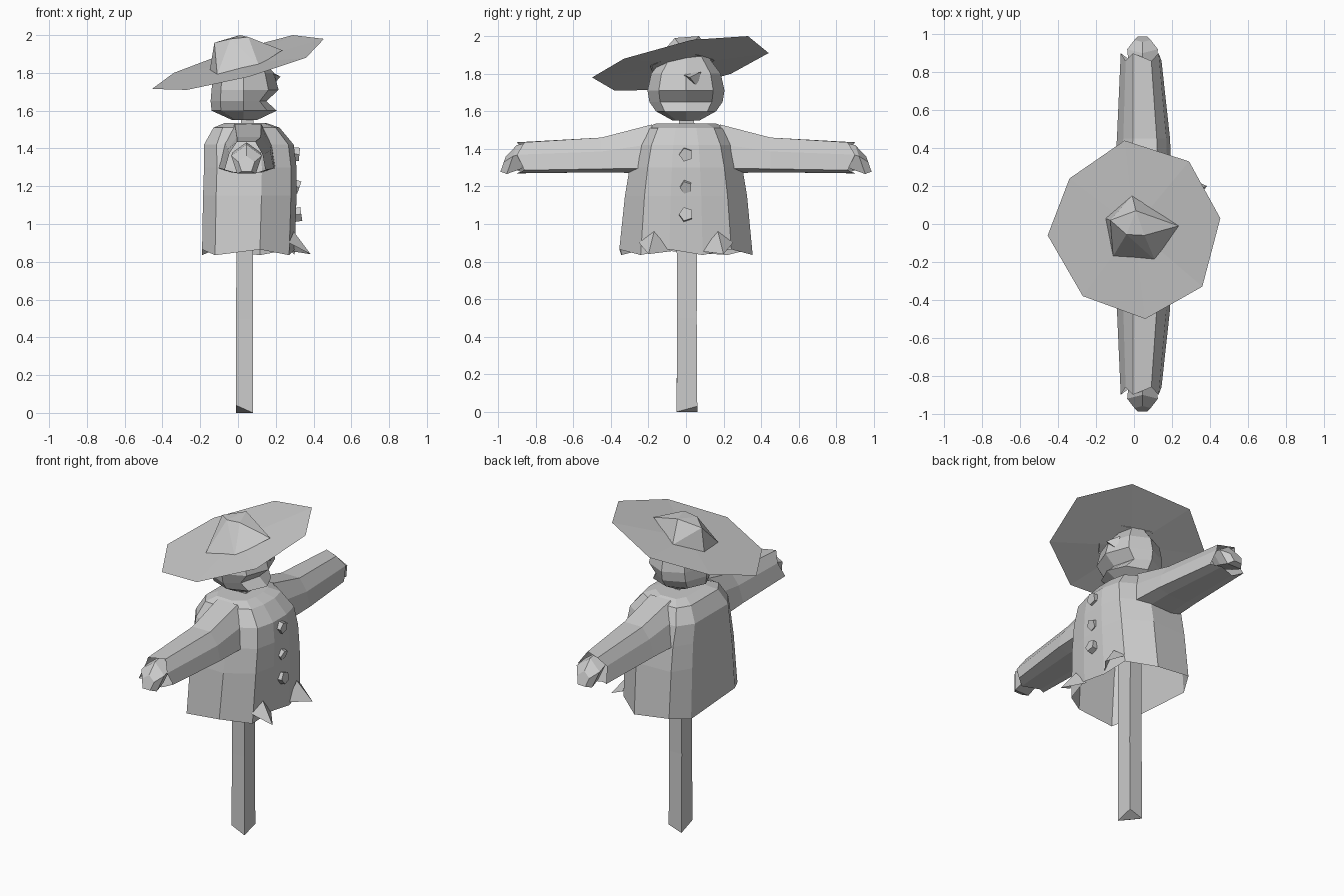
import bpy, bmesh, math
from mathutils import Vector

cube = bpy.data.objects.get("Cube")
if cube:
    bpy.data.objects.remove(cube, do_unlink=True)

GREY = (0.6, 0.6, 0.6, 1)
mat = bpy.data.materials.new("light grey")
mat.use_nodes = True
mat.diffuse_color = GREY
bsdf = next(n for n in mat.node_tree.nodes if n.type == 'BSDF_PRINCIPLED')
bsdf.inputs["Base Color"].default_value = GREY


def make(name, verts, faces, fix=True):
    bm = bmesh.new()
    vs = [bm.verts.new(v) for v in verts]
    for f in faces:
        bm.faces.new([vs[i] for i in f])
    if fix:
        bmesh.ops.recalc_face_normals(bm, faces=bm.faces)
    me = bpy.data.meshes.new(name)
    bm.to_mesh(me)
    bm.free()
    me.materials.append(mat)
    ob = bpy.data.objects.new(name, me)
    bpy.context.scene.collection.objects.link(ob)
    return ob


def loft(name, rings, start=True, end=True):
    """Skin a list of equal-length rings, with optional end caps."""
    n = len(rings[0])
    verts = [p for r in rings for p in r]
    faces = [(k * n + i, k * n + (i + 1) % n, (k + 1) * n + (i + 1) % n, (k + 1) * n + i)
             for k in range(len(rings) - 1) for i in range(n)]
    if start:
        faces.append(tuple(range(n))[::-1])
    if end:
        faces.append(tuple(range((len(rings) - 1) * n, len(rings) * n)))
    return make(name, verts, faces)


# Wooden post with a folded, chipped foot
corners = [(-.01, -.05, .04), (.08, -.05, 0), (.08, .06, .03), (-.01, .06, 0)]
post_rings = [corners,
              [(x, y * .95, .5) for x, y, z in corners],
              [(.035 + (x - .035) * .95, y, 1.0) for x, y, z in corners],
              [(.05 + (x - .035) * .7, y * .7, 1.6) for x, y, z in corners]]
post = loft("post", post_rings, start=False)
bm = bmesh.new()
bm.from_mesh(post.data)
bm.verts.ensure_lookup_table()
bm.faces.new([bm.verts[i] for i in (0, 3, 1)])
bm.faces.new([bm.verts[i] for i in (1, 3, 2)])
bmesh.ops.recalc_face_normals(bm, faces=bm.faces)
bm.to_mesh(post.data)
bm.free()

# Coat: faceted rings, open at the hem
half = [(1, .25), (.88, .68), (.25, 1), (-.72, .97), (-1, .62)]
section = half + [(u, -v) for u, v in reversed(half)]
levels = [(.85, -.19, .30, .355), (1.15, -.185, .31, .325), (1.30, -.18, .31, .30),
          (1.42, -.18, .295, .27), (1.51, -.13, .22, .22), (1.535, -.07, .15, .16)]
coat_rings = []
for k, (z, xb, xf, hy) in enumerate(levels):
    ring = []
    for i, (u, v) in enumerate(section):
        dz = (.015 if i % 2 else -.015) if k == 0 else 0
        ring.append(((xb + xf) / 2 + u * (xf - xb) / 2, v * hy, z + dz))
    coat_rings.append(ring)
loft("coat", coat_rings, start=False)

# Turned-out hem corners on the coat front
for s, side in ((1, "left"), (-1, "right")):
    pts = [(.29, s * .08, .855), (.295, s * .17, .96), (.27, s * .25, .90), (.385, s * .2, .84)]
    make(f"hem_flap_{side}", pts, [(0, 1, 3), (1, 2, 3)])

# Sleeves (open cuffs) and mitten-like hands
sleeve_levels = [(.18, -.11, .20, 1.27, 1.53), (.45, -.09, .19, 1.275, 1.46),
                 (.88, -.07, .145, 1.27, 1.435)]
profile = [(0, .1), (.12, .65), (.3, 1), (.75, 1), (.93, .6), (1, .1), (.75, 0), (.25, 0)]
hand_levels = [(.80, .05, 1.36), (.86, .078, 1.355), (.93, .085, 1.335), (.975, .045, 1.315)]
for s, side in ((1, "left"), (-1, "right")):
    rings = []
    for k, (y, x0, x1, z0, z1) in enumerate(sleeve_levels):
        rings.append([(x0 + u * (x1 - x0), s * (y + (.02 * (-1) ** i if k == 2 else 0)),
                       z0 + w * (z1 - z0)) for i, (u, w) in enumerate(profile)])
    loft(f"sleeve_{side}", rings, start=False, end=False)
    rings = []
    for y, r, zc in hand_levels:
        ring = []
        for i in range(5):
            a = math.radians(90 + 72 * i)
            dz = r * math.sin(a)
            ring.append((.045 + r * math.cos(a), s * (y - .35 * dz), zc + dz))
        rings.append(ring)
    loft(f"hand_{side}", rings)

# Head: faceted rings with a mouth notch at the front
head_levels = [(1.55, -.03, .10, .07), (1.60, -.14, .205, .16), (1.65, -.145, .15, .195),
               (1.71, -.14, .215, .205), (1.80, -.13, .19, .185), (1.90, -.06, .10, .11)]
head_rings = []
for z, xb, xf, hy in head_levels:
    ring = []
    for i in range(8):
        c, sn = math.cos(i * math.pi / 4), math.sin(i * math.pi / 4)
        ring.append((.03 + c * ((xf - .03) if c > 0 else (.03 - xb)), sn * hy, z))
    head_rings.append(ring)
loft("head", head_rings)
make("nose", [(.17, -.03, 1.80), (.17, .08, 1.81), (.18, .06, 1.73), (.225, .02, 1.78)],
     [(0, 1, 3), (1, 2, 3), (2, 0, 3)])

# Hat: thin tilted brim and a faceted crown
brim = [(-.05, .44, 1.91), (.29, .33, 2.0), (.455, .03, 1.98), (.36, -.33, 1.88),
        (.06, -.50, 1.78), (-.27, -.38, 1.71), (-.455, -.06, 1.715), (-.34, .24, 1.80)]
make("hat_brim", brim + [(0, -.02, 1.85)], [((i + 1) % 8, i, 8) for i in range(8)])
crown = [(-.01, .15, 1.87), (-.15, .03, 1.81), (-.11, -.17, 1.79), (.11, -.19, 1.84),
         (.235, -.01, 1.92), (-.125, .02, 1.96), (.01, .07, 2.0), (.055, -.06, 1.99),
         (-.04, -.055, 1.98)]
make("hat_crown", crown, [(0, 1, 5), (0, 5, 6), (1, 2, 5), (2, 8, 5), (2, 3, 8), (3, 7, 8),
                          (3, 4, 7), (4, 6, 7), (4, 0, 6), (5, 8, 6), (6, 8, 7)])

# Buttons: small tilted pentagonal discs
for name, z, r, x, tilt in (("top", 1.37, .037, .305, .1), ("middle", 1.2, .033, .305, .35),
                            ("bottom", 1.05, .038, .315, -.15)):
    rings = []
    for d in (-.02, .02):
        ring = []
        for i in range(5):
            a = math.radians(36 + 72 * i)
            h = r * math.sin(a)
            ring.append((x + d + tilt * h, r * math.cos(a), z + h - tilt * d))
        rings.append(ring)
    loft(f"button_{name}", rings)
